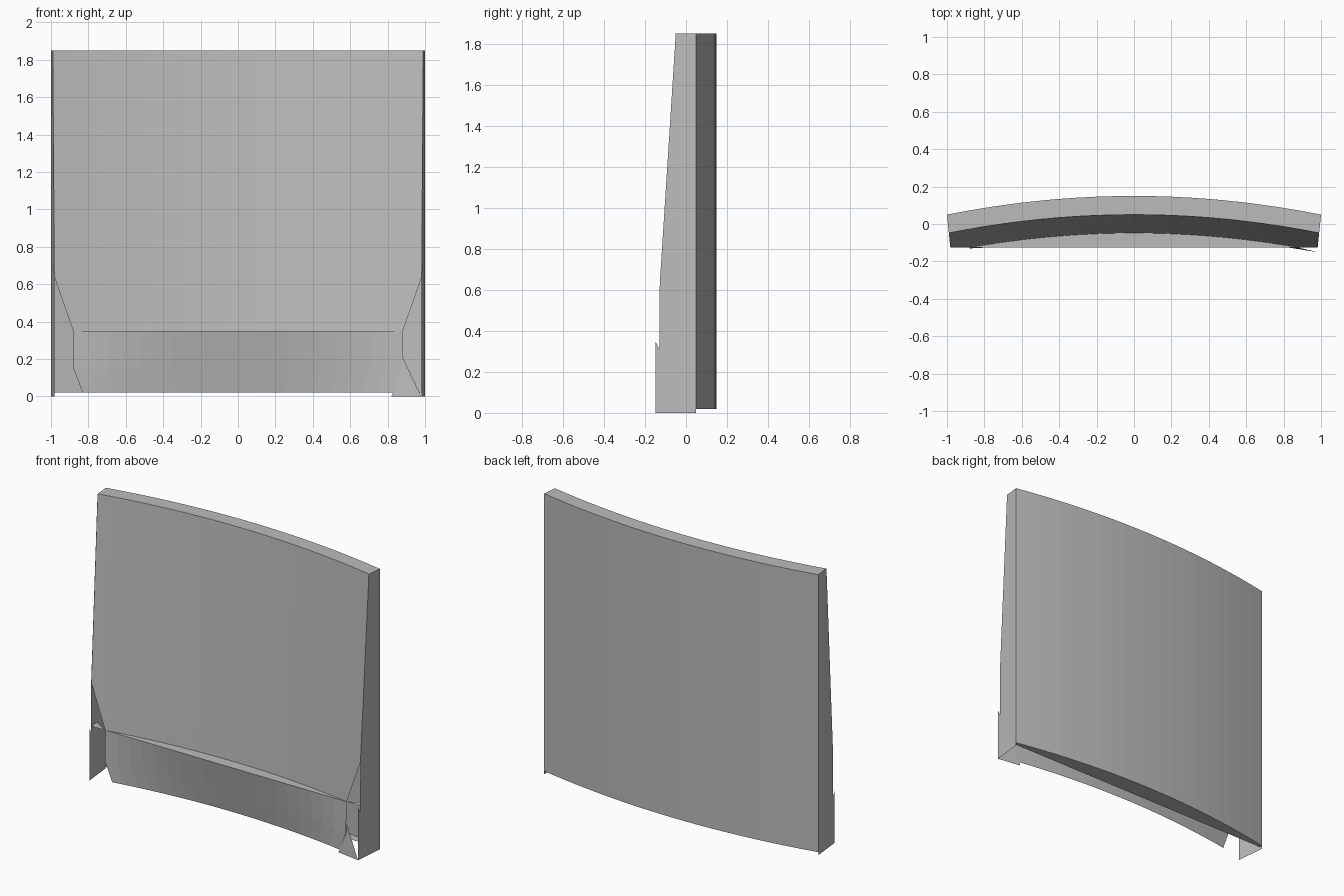
import bpy, bmesh
from mathutils import Vector

if "Cube" in bpy.data.objects:
    bpy.data.objects.remove(bpy.data.objects["Cube"])

SEG = 20
TOP, LEDGE, BASE = 1.85, 0.35, 0.02
FLAT_Y = -0.126          # plane that trims the curved front
SLOPE = 0.0656           # forward lean of the front skin

grey = bpy.data.materials.new("plain grey")
grey.diffuse_color = (0.5, 0.5, 0.5, 1)
grey.use_nodes = True
grey.node_tree.nodes["Principled BSDF"].inputs["Base Color"].default_value = grey.diffuse_color

US = [-1 + 2 * i / SEG for i in range(SEG + 1)]


def arc(x):
    return 0.15 - 0.1 * x * x


def back(u, z):
    return (u, arc(u), z)


def front(u, z):
    lean = SLOPE * (TOP - z)
    x = u * (0.99 - 0.1 * lean)
    return (x, arc(x) - 0.1 - lean, z)


def side_x(y):
    return 1 - 0.1 * (0.05 - y)


def finish(name, bm, out):
    """Turn the faces outward and make the object."""
    bm.normal_update()
    total = sum((f.normal * f.calc_area() for f in bm.faces), Vector())
    if total.dot(Vector(out)) < 0:
        bmesh.ops.reverse_faces(bm, faces=bm.faces[:])
    me = bpy.data.meshes.new(name)
    bm.to_mesh(me)
    bm.free()
    me.materials.append(grey)
    ob = bpy.data.objects.new(name, me)
    bpy.context.collection.objects.link(ob)
    return ob


def grid(rows):
    bm = bmesh.new()
    vs = [[bm.verts.new(p) for p in row] for row in rows]
    for a, b in zip(vs, vs[1:]):
        for i in range(len(a) - 1):
            bm.faces.new((a[i], a[i + 1], b[i + 1], b[i]))
    return bm


def polygon(name, pts, out):
    bm = bmesh.new()
    bm.faces.new([bm.verts.new(p) for p in pts])
    bmesh.ops.triangulate(bm, faces=bm.faces[:])
    finish(name, bm, out)


# curved back wall and top rim
finish("back_wall", grid([[back(u, z) for u in US] for z in (BASE, TOP)]), (0, 1, 0))
finish("top_rim", grid([[front(u, TOP) for u in US], [back(u, TOP) for u in US]]), (0, 0, 1))

# leaning front skin, its lower corners trimmed by a flat plane
bm = grid([[front(u, z) for u in US] for z in (LEDGE, TOP)])
bmesh.ops.bisect_plane(bm, geom=bm.verts[:] + bm.edges[:] + bm.faces[:],
                       plane_co=(0, FLAT_Y, 0), plane_no=(0, -1, 0), clear_outer=True)
finish("front_skin", bm, (0, -1, 0))

# ledge between the curved skin and the straight top of the lower band
finish("ledge", grid([[(u * 0.88, FLAT_Y, LEDGE) for u in US],
                      [(u * 0.88, arc(u * 0.88) - 0.198, LEDGE) for u in US]]), (0, 0, 1))

# lower band: straight on top, curved at the bottom
def band(u, x, z):
    t = (LEDGE - z) / (LEDGE - BASE)
    y = FLAT_Y * (1 - t) + (arc(u * x) - 0.206) * t
    return (u * x, y, z)

finish("lower_band", grid([[band(u, x, z) for u in US]
                           for x, z in ((0.83, BASE), (0.88, 0.15), (0.88, LEDGE))]), (0, -1, 0))

# bottom plate behind the open underside
finish("bottom_plate", grid([[(u * 0.995, 0.03, BASE) for u in US],
                             [back(u, BASE) for u in US]]), (0, 0, -1))

# side walls with a small forward lip, and ledge corners
PROFILE = [(0.05, 0), (0.05, TOP), (-0.05, TOP), (-0.128, 0.63),
           (-0.13, 0.31), (-0.15, LEDGE), (-0.15, 0)]
for s, label in ((-1, "left"), (1, "right")):
    polygon(label + "_side_wall", [(s * side_x(y), y, z) for y, z in PROFILE], (s, 0, 0))
    polygon(label + "_ledge_corner",
            [(s * 0.88, FLAT_Y, LEDGE), (s * 0.982, FLAT_Y, LEDGE),
             (s * 0.987, -0.06, LEDGE)], (0, 0, 1))

# foot at the right end of the band
polygon("right_foot", [(0.88, FLAT_Y, 0.21), (0.88, FLAT_Y, 0.15), (0.83, -0.125, BASE),
                       (0.82, -0.125, 0), (0.98, -0.15, 0)], (0, -1, 0))
